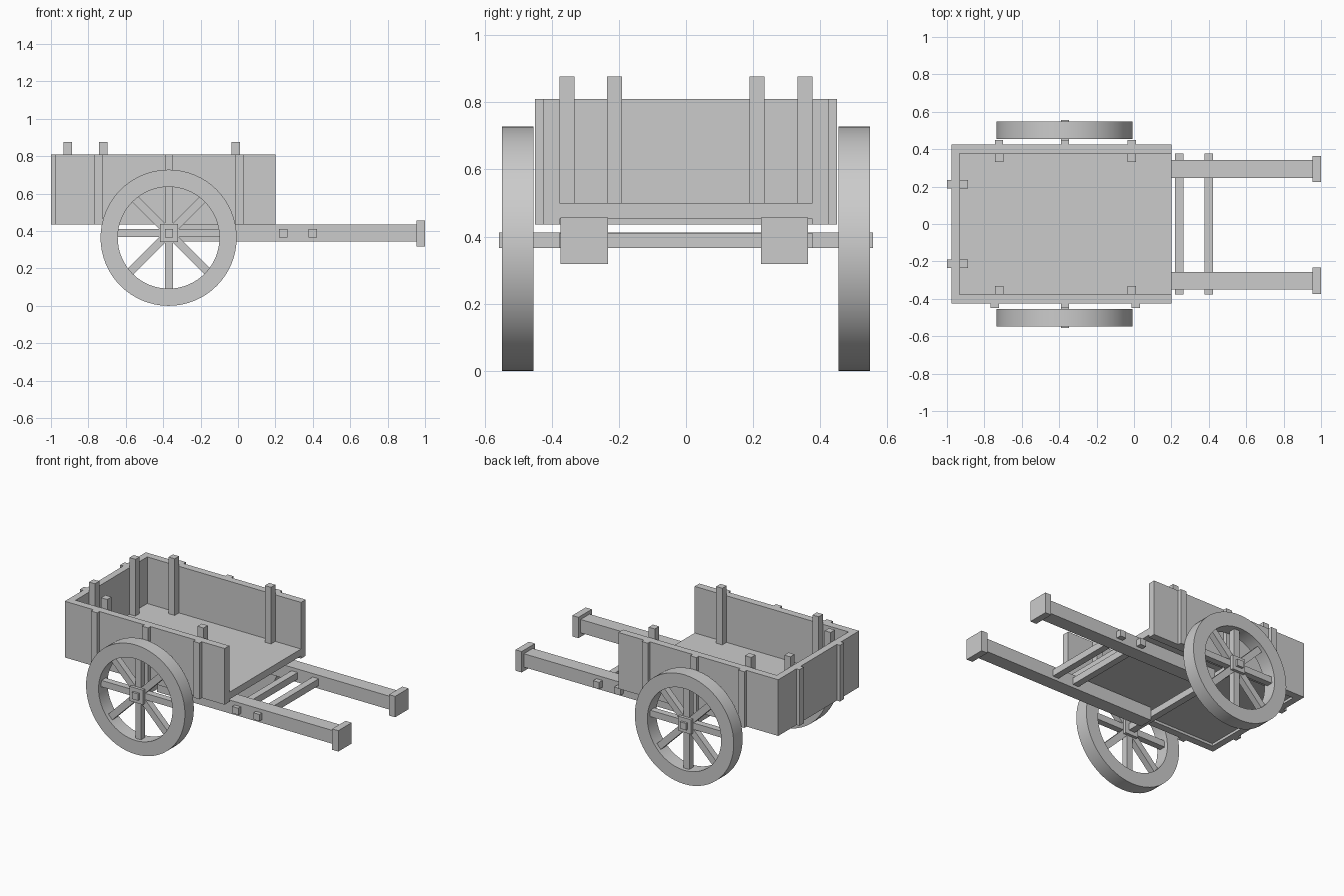
import bpy, bmesh
from math import cos, sin, pi
from mathutils import Matrix

if "Cube" in bpy.data.objects:
    bpy.data.objects.remove(bpy.data.objects["Cube"])


def finish(name, bm):
    bmesh.ops.recalc_face_normals(bm, faces=bm.faces)
    me = bpy.data.meshes.new(name)
    bm.to_mesh(me)
    bm.free()
    ob = bpy.data.objects.new(name, me)
    bpy.context.collection.objects.link(ob)
    return ob


def add_box(bm, x, y, z, rot=None):
    """Box from (min, max) ranges, optionally transformed afterwards."""
    size = Matrix.Diagonal((x[1] - x[0], y[1] - y[0], z[1] - z[0], 1))
    mid = Matrix.Translation([sum(r) / 2 for r in (x, y, z)])
    bmesh.ops.create_cube(bm, size=1, matrix=(rot or Matrix()) @ mid @ size)


def box(name, x, y, z):
    bm = bmesh.new()
    add_box(bm, x, y, z)
    return finish(name, bm)


def span(c, w):
    return (c - w / 2, c + w / 2)


# Cart body: floor and three walls, open at the front
box("floor", (-0.95, 0.2), (-0.40, 0.40), (0.453, 0.50))
box("back_wall", (-0.977, -0.932), (-0.426, 0.426), (0.436, 0.81))
for side, s in (("right", -1), ("left", 1)):
    y = sorted((s * 0.377, s * 0.426))
    box(side + "_wall", (-0.932, 0.2), y, (0.436, 0.81))

# Outer battens and inner stakes
W = 0.045
for side, s, xs in (("right", -1, (-0.744, -0.369, 0.009)),
                    ("left", 1, (-0.722, -0.369, -0.012))):
    for i, x in enumerate(xs):
        box(f"{side}_batten_{i}", span(x, W), sorted((s * 0.426, s * 0.45)), (0.436, 0.81))
    for i, x in enumerate((-0.721, -0.012)):
        box(f"{side}_stake_{i}", span(x, W), sorted((s * 0.332, s * 0.377)), (0.50, 0.877))
for i, y in enumerate((-0.213, 0.212)):
    box(f"back_batten_{i}", (-1.0, -0.977), span(y, W), (0.436, 0.81))
    box(f"back_stake_{i}", (-0.932, -0.888), span(y, W), (0.50, 0.877))

# Pulling shafts with end blocks and cross bars
for side, y in (("right", -0.303), ("left", 0.294)):
    box(side + "_shaft", (-0.35, 0.956), span(y, 0.094), (0.345, 0.434))
    box(side + "_shaft_end", (0.955, 1.0), span(y, 0.14), (0.318, 0.457))
for i, x in enumerate((0.243, 0.399)):
    box(f"cross_bar_{i}", span(x, W), (-0.376, 0.376), (0.366, 0.411))

# Axle
AX, AZ = -0.369, 0.389
box("axle", span(AX, W), (-0.557, 0.557), span(AZ, W))


def wheel_rim(name, y0, y1, n=64):
    bm = bmesh.new()
    rings = []
    for i in range(n):
        a = 2 * pi * i / n
        rings.append([bm.verts.new((-0.371 + r * cos(a), y, 0.364 + (r - 0.0) * sin(a)))
                      for r, y in ((0.364, y0), (0.364, y1), (0.272, y1), (0.272, y0))])
    for i in range(n):
        a, b = rings[i], rings[(i + 1) % n]
        for j in range(4):
            k = (j + 1) % 4
            bm.faces.new((a[j], a[k], b[k], b[j]))
    ob = finish(name, bm)
    bpy.ops.object.select_all(action='DESELECT')
    ob.select_set(True)
    bpy.context.view_layer.objects.active = ob
    bpy.ops.object.shade_smooth_by_angle()


# Wheels: rim, hub block and eight spokes
for side, s in (("right", -1), ("left", 1)):
    wheel_rim(side + "_wheel_rim", *sorted((s * 0.454, s * 0.548)))
    box(side + "_hub", span(AX, 0.097), sorted((s * 0.46, s * 0.542)), span(AZ, 0.097))
    bm = bmesh.new()
    for i in range(8):
        turn = Matrix.Translation((AX, s * 0.501, AZ)) @ Matrix.Rotation(i * pi / 4, 4, 'Y')
        add_box(bm, span(0, 0.043), span(0, 0.043), (0.03, 0.30), turn)
    finish(side + "_spokes", bm)
